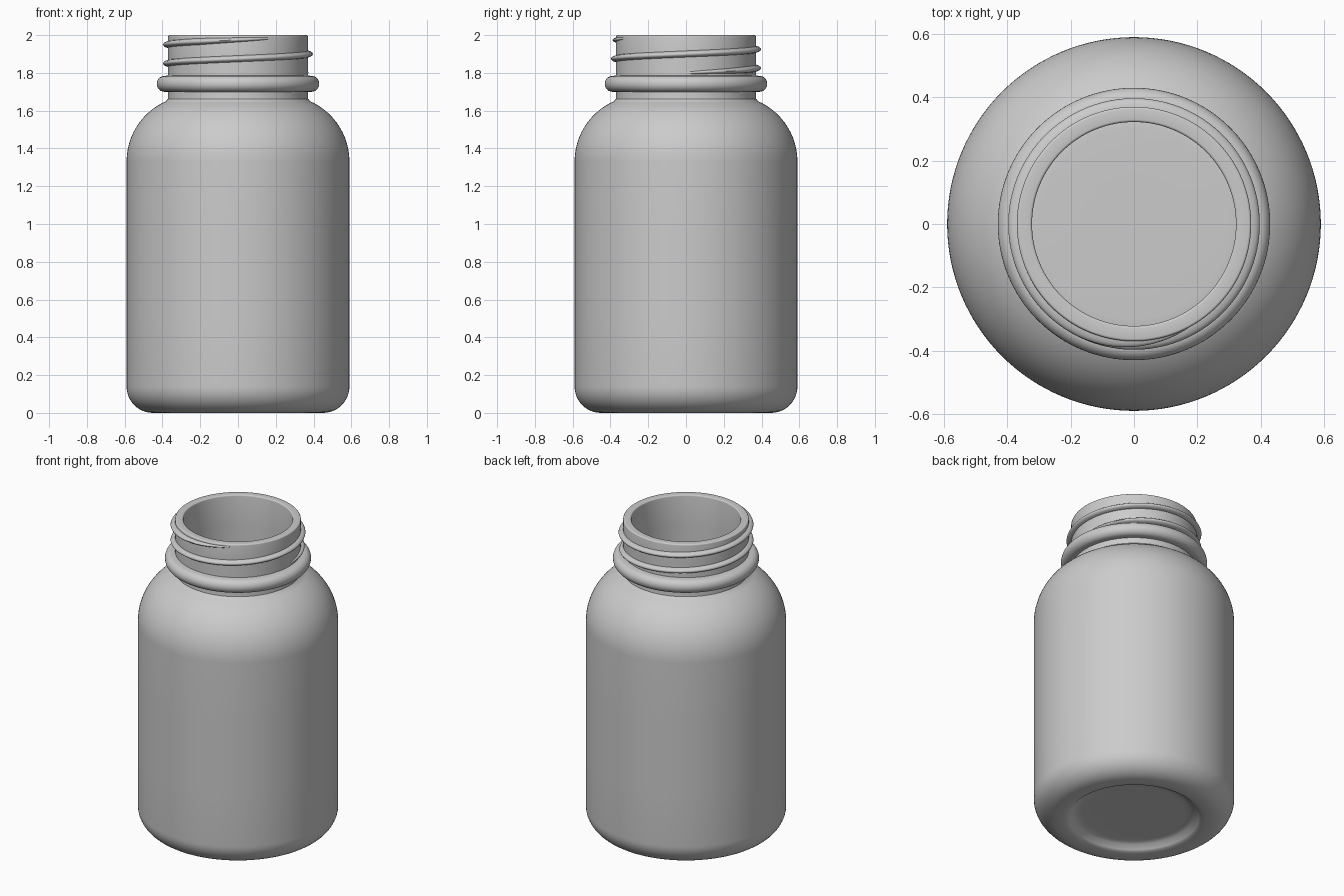
import bpy, bmesh
from math import sin, cos, pi, radians

if "Cube" in bpy.data.objects:
    bpy.data.objects.remove(bpy.data.objects["Cube"])

SEG = 128


def arc(cx, cz, rx, rz, a0, a1, n=12):
    """Points on an elliptical arc in the (radius, z) plane, angles in degrees."""
    angles = [radians(a0 + (a1 - a0) * i / n) for i in range(n + 1)]
    return [(cx + rx * cos(a), cz + rz * sin(a)) for a in angles]


def finish(bm, name, angle=35):
    bmesh.ops.remove_doubles(bm, verts=bm.verts, dist=1e-5)
    bmesh.ops.recalc_face_normals(bm, faces=bm.faces)
    mesh = bpy.data.meshes.new(name)
    bm.to_mesh(mesh)
    bm.free()
    obj = bpy.data.objects.new(name, mesh)
    bpy.context.collection.objects.link(obj)
    bpy.ops.object.select_all(action='DESELECT')
    obj.select_set(True)
    bpy.context.view_layer.objects.active = obj
    bpy.ops.object.shade_smooth_by_angle(angle=radians(angle))
    return obj


def lathe(profile, name):
    bm = bmesh.new()
    verts = [bm.verts.new((r, 0, z)) for r, z in profile]
    edges = [bm.edges.new(pair) for pair in zip(verts, verts[1:])]
    bmesh.ops.spin(bm, geom=verts + edges, cent=(0, 0, 0), axis=(0, 0, 1),
                   angle=2 * pi, steps=SEG, use_merge=True)
    return finish(bm, name)


# Outside: recessed base, foot, wall, shoulder, neck bead and rim
profile = [(0, 0.045), (0.15, 0.045), (0.30, 0.045)]
profile += arc(0.30, 0.025, 0.06, 0.02, 90, 20, 6)
profile += arc(0.43, 0.02, 0.05, 0.02, 190, 270, 6)
profile += arc(0.45, 0.14, 0.14, 0.14, -90, 0)
profile += [(0.59, 0.5), (0.59, 0.95)]
profile += arc(0.24, 1.33, 0.35, 0.35, 0, 66, 18)
profile += [(0.371, 1.662), (0.37, 1.675), (0.37, 1.70)]
profile += arc(0.39, 1.742, 0.04, 0.042, -90, 90, 14)
profile += [(0.37, 1.786), (0.37, 1.89)]
profile += arc(0.362, 1.992, 0.008, 0.008, 0, 90, 4)
# Inside: mouth, shoulder, wall and floor
profile += arc(0.33, 1.992, 0.008, 0.008, 90, 180, 4)
profile += [(0.322, 1.8)]
profile += arc(0.24, 1.33, 0.305, 0.305, 74.4, 0, 16)
profile += [(0.545, 0.8)]
profile += arc(0.445, 0.145, 0.10, 0.10, 0, -90, 10)
profile += arc(0.30, 0.06, 0.08, 0.03, 0, 90, 6)
profile += [(0.15, 0.09), (0, 0.09)]
lathe(profile, "bottle_body")

# Screw thread: a rounded ridge climbing the neck, fading in and out
START, END, PITCH, FADE = 0, 657, 0.1, 60
bm = bmesh.new()
rings = []
steps = 230
for i in range(steps + 1):
    deg = START + (END - START) * i / steps
    fade = min(1, (deg - START) / FADE, (END - deg) / FADE)
    height = 0.012 + 0.026 * sin(fade * pi / 2)
    a, z0 = radians(deg), 1.80 + PITCH * deg / 360
    section = arc(0.359, z0, height, 0.008 + 0.01 * fade, -90, 90, 8)
    rings.append([bm.verts.new((r * cos(a), r * sin(a), z)) for r, z in section])
for r0, r1 in zip(rings, rings[1:]):
    for j in range(len(r0)):
        k = (j + 1) % len(r0)
        bm.faces.new((r0[j], r0[k], r1[k], r1[j]))
bm.faces.new(rings[0])
bm.faces.new(rings[-1])
finish(bm, "neck_thread", 50)
